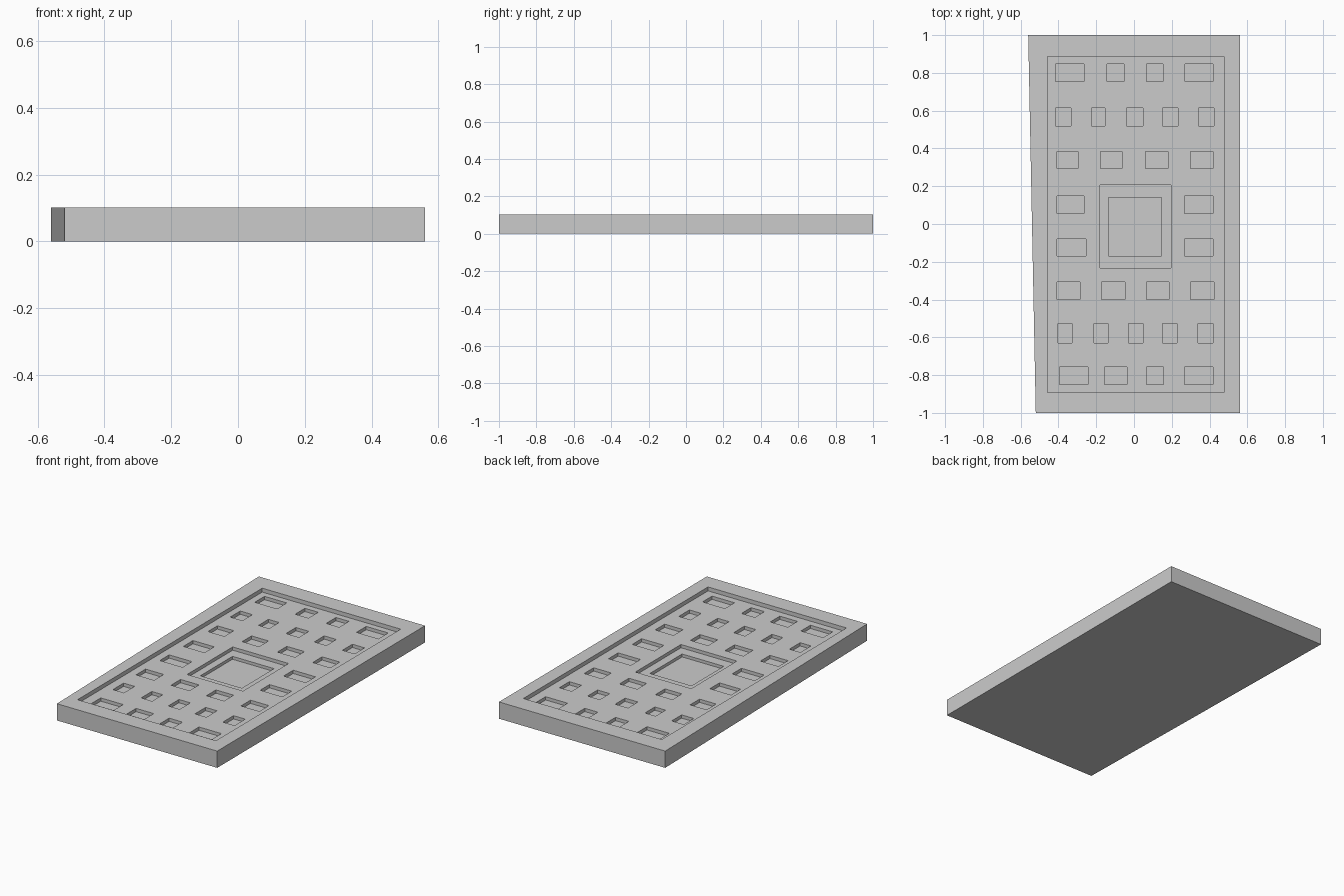
import bpy
import bmesh

cube = bpy.data.objects.get("Cube")
if cube:
    bpy.data.objects.remove(cube, do_unlink=True)

TOP = 0.102      # slab thickness
FLOOR = 0.078    # floor of the wide recess
POCKET = 0.058   # floor of the small pockets and the centre step
WELL = 0.040     # floor of the centre well

grey = bpy.data.materials.new("plain grey")
grey.use_nodes = True
grey.diffuse_color = (0.6, 0.6, 0.6, 1)
grey.node_tree.nodes["Principled BSDF"].inputs["Base Color"].default_value = (0.6, 0.6, 0.6, 1)


def prisms(name, outlines, z0, z1):
    """Object made of upright prisms, one per outline."""
    bm = bmesh.new()
    for outline in outlines:
        base = bm.faces.new([bm.verts.new((x, y, z0)) for x, y in outline])
        top = bmesh.ops.extrude_face_region(bm, geom=[base])["geom"]
        for v in top:
            if isinstance(v, bmesh.types.BMVert):
                v.co.z = z1
    bmesh.ops.recalc_face_normals(bm, faces=bm.faces)
    mesh = bpy.data.meshes.new(name)
    bm.to_mesh(mesh)
    bm.free()
    mesh.materials.append(grey)
    obj = bpy.data.objects.new(name, mesh)
    bpy.context.collection.objects.link(obj)
    return obj


def rect(x0, x1, y0, y1):
    return [(x0, y0), (x1, y0), (x1, y1), (x0, y1)]


def cut(target, name, outlines, floor):
    """Sink the outlines into the target down to the floor height."""
    cutter = prisms(name, outlines, floor, TOP + 0.1)
    cutter.hide_render = True
    mod = target.modifiers.new(name, "BOOLEAN")
    mod.operation = "DIFFERENCE"
    mod.solver = "EXACT"
    mod.object = cutter
    bpy.context.view_layer.objects.active = target
    bpy.ops.object.modifier_apply(modifier=mod.name)
    bpy.data.objects.remove(cutter, do_unlink=True)


# Slab with one slightly slanted long side
slab = prisms("tablet_slab", [[(-0.52, -1), (0.56, -1), (0.56, 1), (-0.56, 1)]], 0, TOP)

# Wide recess inside the rim
cut(slab, "recess_cutter", [rect(-0.457, 0.476, -0.892, 0.886)], FLOOR)

# Rows of pockets: centre y, depth in y, then (centre x, width) of each
rows = [
    (0.801, 0.094, [(-0.340, 0.150), (-0.098, 0.090), (0.110, 0.088), (0.344, 0.148)]),
    (0.566, 0.096, [(-0.374, 0.082), (-0.189, 0.072), (0.004, 0.087), (0.192, 0.082), (0.382, 0.082)]),
    (0.338, 0.091, [(-0.352, 0.111), (-0.120, 0.114), (0.120, 0.119), (0.358, 0.119)]),
    (0.102, 0.093, [(-0.336, 0.143), (0.343, 0.150)]),
    (-0.125, 0.090, [(-0.331, 0.153), (0.343, 0.150)]),
    (-0.353, 0.092, [(-0.347, 0.122), (-0.110, 0.124), (0.126, 0.119), (0.361, 0.124)]),
    (-0.578, 0.103, [(-0.365, 0.074), (-0.175, 0.074), (0.009, 0.077), (0.189, 0.077), (0.378, 0.079)]),
    (-0.803, 0.092, [(-0.319, 0.151), (-0.097, 0.119), (0.111, 0.090), (0.343, 0.151)]),
]
pockets = [rect(x - w / 2, x + w / 2, y - d / 2, y + d / 2)
           for y, d, items in rows for x, w in items]

# Pockets and the centre step share one depth, the centre well goes deeper
cut(slab, "pocket_cutter", pockets + [rect(-0.18, 0.197, -0.233, 0.206)], POCKET)
cut(slab, "well_cutter", [rect(-0.135, 0.145, -0.17, 0.14)], WELL)
